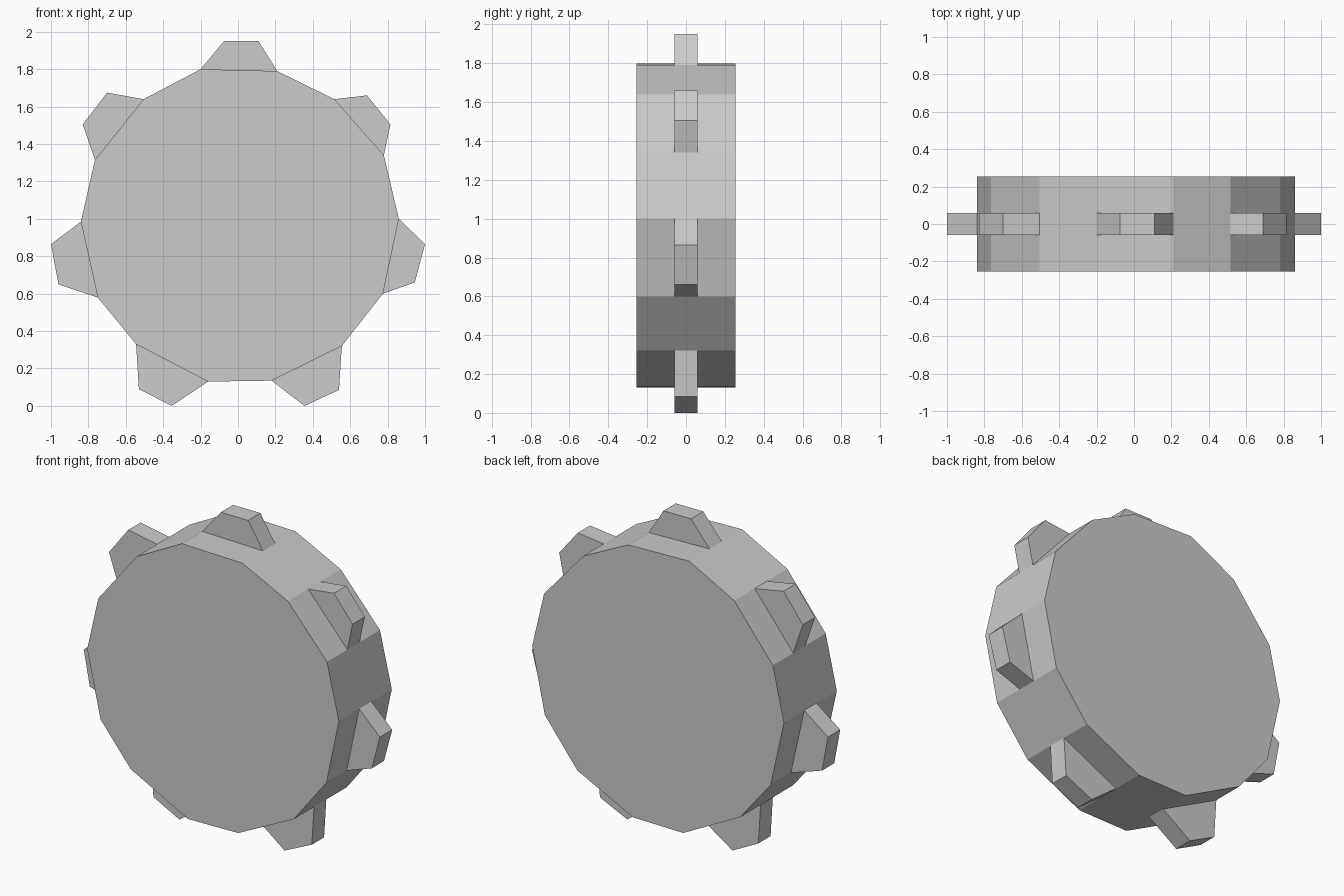
import bpy, bmesh
from mathutils import Vector

if "Cube" in bpy.data.objects:
    bpy.data.objects.remove(bpy.data.objects["Cube"])

# Wheel rim corners (x, z), clockwise; a tooth stands on every other edge
RIM = [(-0.20, 1.80), (0.21, 1.79), (0.515, 1.64), (0.78, 1.34), (0.86, 1.00),
       (0.775, 0.60), (0.555, 0.32), (0.18, 0.135), (-0.16, 0.13), (-0.545, 0.33),
       (-0.75, 0.58), (-0.84, 0.985), (-0.765, 1.315), (-0.505, 1.64)]
# Outer pair of corners of each tooth
TIPS = [((-0.075, 1.95), (0.11, 1.95)), ((0.69, 1.66), (0.815, 1.505)),
        ((1.00, 0.865), (0.945, 0.66)), ((0.54, 0.085), (0.355, 0.0)),
        ((-0.355, 0.0), (-0.53, 0.09)), ((-0.96, 0.65), (-1.00, 0.865)),
        ((-0.83, 1.505), (-0.70, 1.675))]
CENTRE = Vector((0.01, 0.97))


def slab(name, profile, half):
    """Extrude an x-z profile symmetrically along y."""
    bm = bmesh.new()
    face = bm.faces.new([bm.verts.new((x, -half, z)) for x, z in profile])
    ext = bmesh.ops.extrude_face_region(bm, geom=[face])
    moved = [v for v in ext["geom"] if isinstance(v, bmesh.types.BMVert)]
    bmesh.ops.translate(bm, verts=moved, vec=(0, 2 * half, 0))
    bmesh.ops.recalc_face_normals(bm, faces=bm.faces)
    mesh = bpy.data.meshes.new(name)
    bm.to_mesh(mesh)
    bm.free()
    obj = bpy.data.objects.new(name, mesh)
    bpy.context.collection.objects.link(obj)
    return obj


# Fourteen-sided wheel
slab("wheel_body", RIM, 0.255)

# Seven tapered teeth, roots sunk slightly into the wheel
for i, (tip_a, tip_b) in enumerate(TIPS):
    a, b = Vector(RIM[2 * i]), Vector(RIM[2 * i + 1])
    root_a, root_b = a.lerp(CENTRE, 0.03), b.lerp(CENTRE, 0.03)
    slab(f"tooth_{i + 1}", [root_a, a, tip_a, tip_b, b, root_b], 0.059)
